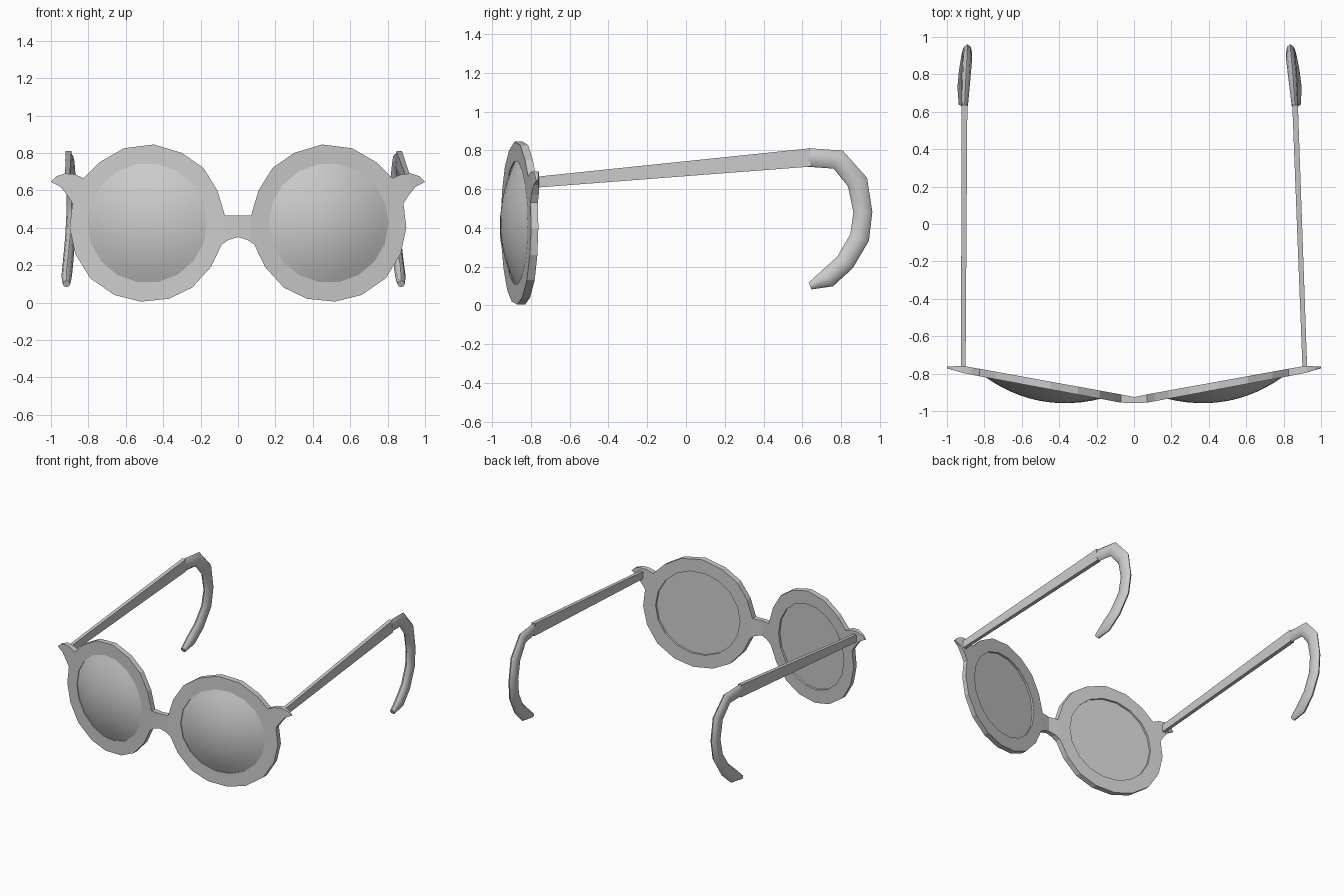
import bpy, bmesh
from math import sin, cos, pi, sqrt
from mathutils import Vector

if "Cube" in bpy.data.objects:
    bpy.data.objects.remove(bpy.data.objects["Cube"])

CX, CZ, R, SIDES = 0.485, 0.425, 0.32, 18   # lens opening


def interp(pts, x):
    for (x0, y0), (x1, y1) in zip(pts, pts[1:]):
        if x <= x1:
            return y0 + (y1 - y0) * (x - x0) / (x1 - x0)
    return pts[-1][1]


def finish(bm, name, mirror=False, smooth=None):
    bmesh.ops.recalc_face_normals(bm, faces=bm.faces)
    me = bpy.data.meshes.new(name)
    bm.to_mesh(me)
    bm.free()
    ob = bpy.data.objects.new(name, me)
    bpy.context.collection.objects.link(ob)
    if mirror:
        m = ob.modifiers.new("Mirror", 'MIRROR')
        m.use_clip = True
        m.merge_threshold = 0.0005
    if smooth:
        bpy.ops.object.select_all(action='DESELECT')
        bpy.context.view_layer.objects.active = ob
        ob.select_set(True)
        bpy.ops.object.shade_smooth_by_angle(angle=smooth)
    return ob


# Swept-back front and rear surfaces of the frame, y as a function of x
FRONT = [(0, -.958), (.07, -.955), (.82, -.815), (.92, -.795), (1, -.772)]
BACK = [(0, -.925), (.07, -.911), (.82, -.775), (.92, -.758), (1, -.763)]

# Frame: half outline with a round opening, filled, thickened and mirrored
outline = [(0, .465), (.07, .465), (.11, .60), (.185, .72), (.30, .80),
           (.45, .845), (.61, .825), (.74, .75), (.825, .665), (.87, .685),
           (.925, .69), (.97, .675), (1, .645), (.95, .62), (.91, .57),
           (.885, .53), (.90, .40), (.87, .26), (.79, .13), (.66, .04),
           (.52, .005), (.37, .02), (.245, .08), (.145, .19), (.087, .31),
           (.05, .335), (0, .35)]
ring = [(CX + R * cos(2 * pi * i / SIDES), CZ + R * sin(2 * pi * i / SIDES))
        for i in range(SIDES)]
bm = bmesh.new()
for loop in (outline, ring):
    vs = [bm.verts.new((x, 0, z)) for x, z in loop]
    for a, b in zip(vs, vs[1:] + vs[:1]):
        bm.edges.new((a, b))
bmesh.ops.triangle_fill(bm, edges=bm.edges[:], use_beauty=True, normal=(0, -1, 0))
for x in (.07, .82, .92):
    bmesh.ops.bisect_plane(bm, geom=bm.verts[:] + bm.edges[:] + bm.faces[:],
                           plane_co=(x, 0, 0), plane_no=(1, 0, 0), dist=1e-5)
front = bm.verts[:]
ext = bmesh.ops.extrude_face_region(bm, geom=bm.faces[:], use_keep_orig=True)
back = [g for g in ext["geom"] if isinstance(g, bmesh.types.BMVert)]
for v in front:
    v.co.y = interp(FRONT, v.co.x)
for v in back:
    v.co.y = interp(BACK, v.co.x)
inner = [f for f in bm.faces if all(abs(v.co.x) < 1e-5 for v in f.verts)]
bmesh.ops.delete(bm, geom=inner, context='FACES_ONLY')
finish(bm, "frame", mirror=True)

# Lenses: domed front, flat recessed back
bm = bmesh.new()
normal = Vector((.185, -.983, 0))
RINGS, BULGE = 6, .076


def lens_point(rad, ang, depth, lift):
    x, z = CX + rad * cos(ang), CZ + rad * sin(ang)
    return Vector((x, interp(FRONT, x) + depth, z)) + normal * lift


rows = [[bm.verts.new(lens_point(R, 2 * pi * i / SIDES, .026, 0)) for i in range(SIDES)]]
for k in range(RINGS):
    t = 1 - k / RINGS
    rows.append([bm.verts.new(lens_point(R * t, 2 * pi * i / SIDES, .006, BULGE * (1 - t * t)))
                 for i in range(SIDES)])
bm.faces.new(rows[0])
for a, b in zip(rows, rows[1:]):
    for i in range(SIDES):
        j = (i + 1) % SIDES
        bm.faces.new((a[i], a[j], b[j], b[i]))
apex = bm.verts.new(lens_point(0, 0, .006, BULGE))
for i in range(SIDES):
    bm.faces.new((rows[-1][i], rows[-1][(i + 1) % SIDES], apex))
finish(bm, "lenses", mirror=True, smooth=.6)


# Loft along a side path: stations are (outward x, y, z, half width, half height)
def loft(name, stations, side, inward, n, smooth=None):
    bm = bmesh.new()
    scale, turn = (sqrt(2), pi / 4) if n == 4 else (1, 0)
    pts = [Vector((0, s[1], s[2])) for s in stations]
    rows = []
    for k, (x, y, z, w, h) in enumerate(stations):
        d = (pts[min(k + 1, len(pts) - 1)] - pts[max(k - 1, 0)]).normalized()
        up = Vector((0, -d.z, d.y))
        row = []
        for i in range(n):
            a = 2 * pi * i / n + turn
            p = Vector((x + w * scale * cos(a), y, z)) + up * h * scale * sin(a)
            p.x = side * (p.x - inward * (p.y + .76))
            row.append(bm.verts.new(p))
        rows.append(row)
    for a, b in zip(rows, rows[1:]):
        for i in range(n):
            j = (i + 1) % n
            bm.faces.new((a[i], a[j], b[j], b[i]))
    bm.faces.new(rows[0])
    bm.faces.new(rows[-1])
    return finish(bm, name, smooth=smooth)


# Temples: straight flat bar plus a hooked ear tip; the right one is folded in slightly
BAR = [(.913, -.768, .636, .0125, .028), (.906, .64, .763, .015, .047)]
TIP = [(.906, .63, .763, .018, .048), (.898, .785, .752, .024, .052),
       (.891, .885, .635, .026, .054), (.891, .912, .48, .026, .049),
       (.897, .895, .35, .027, .051), (.908, .82, .222, .028, .05),
       (.916, .73, .14, .028, .05), (.917, .64, .10, .02, .019)]
for label, side, inward in (("left", -1, 0), ("right", 1, .032)):
    loft(label + "_temple", BAR, side, inward, 4)
    loft(label + "_ear_tip", TIP, side, inward, 8, smooth=.9)
